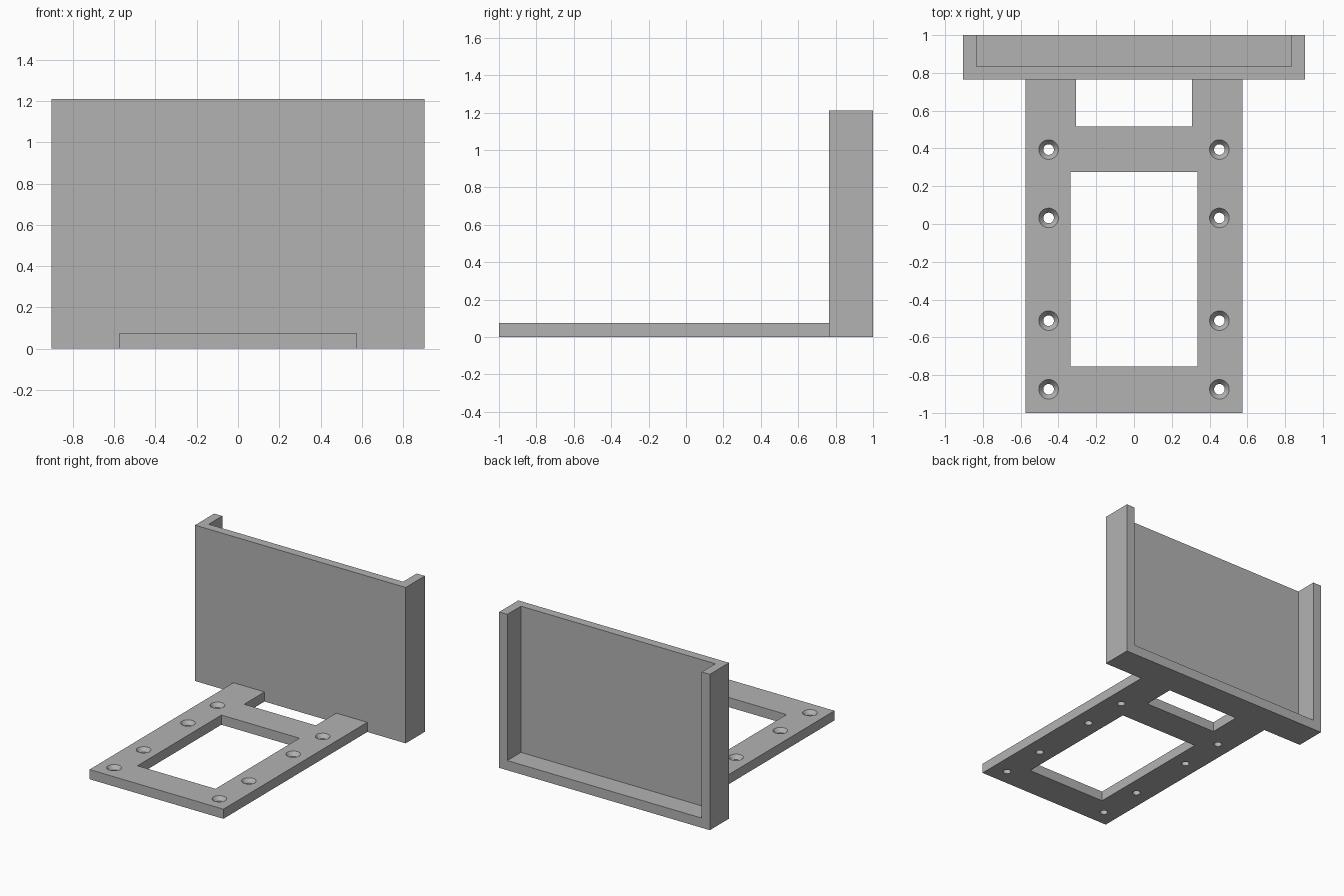
import bpy, bmesh
from mathutils import Matrix, Vector

if "Cube" in bpy.data.objects:
    bpy.data.objects.remove(bpy.data.objects["Cube"])

grey = bpy.data.materials.new("plain grey")
grey.diffuse_color = (0.45, 0.45, 0.45, 1)
grey.use_nodes = True
grey.node_tree.nodes["Principled BSDF"].inputs["Base Color"].default_value = grey.diffuse_color


def make_object(name, bm):
    bmesh.ops.recalc_face_normals(bm, faces=bm.faces)
    mesh = bpy.data.meshes.new(name)
    bm.to_mesh(mesh)
    bm.free()
    mesh.materials.append(grey)
    obj = bpy.data.objects.new(name, mesh)
    bpy.context.collection.objects.link(obj)
    return obj


def box(name, low, high):
    low, high = Vector(low), Vector(high)
    bm = bmesh.new()
    bmesh.ops.create_cube(bm, size=1, matrix=Matrix.Translation((low + high) / 2)
                          @ Matrix.Diagonal((*(high - low), 1)))
    return make_object(name, bm)


def screw_cutter(x, y, sides=32):
    # Straight bore opening into a conical countersink at the top face
    bm = bmesh.new()
    rings = []
    for radius, z in ((0.028, -0.05), (0.028, 0.045), (0.052, 0.075), (0.052, 0.12)):
        ring = bmesh.ops.create_circle(bm, segments=sides, radius=radius,
                                       matrix=Matrix.Translation((x, y, z)))
        rings.append(ring["verts"])
    for a, b in zip(rings, rings[1:]):
        for i in range(sides):
            j = (i + 1) % sides
            bm.faces.new((a[i], a[j], b[j], b[i]))
    bm.faces.new(rings[0])
    bm.faces.new(rings[-1])
    return make_object("screw_hole_cutter", bm)


def cut(target, cutters):
    for cutter in cutters:
        mod = target.modifiers.new("cut", "BOOLEAN")
        mod.operation, mod.solver, mod.object = "DIFFERENCE", "EXACT", cutter
        bpy.context.view_layer.objects.active = target
        bpy.ops.object.modifier_apply(modifier=mod.name)
        bpy.data.objects.remove(cutter)


# Mounting plate with window, rear notch and eight countersunk screw holes
plate = box("mounting_plate", (-0.575, -1, 0), (0.575, 0.765, 0.075))
openings = [box("window_cutter", (-0.335, -0.755, -0.1), (0.335, 0.275, 0.2)),
            box("notch_cutter", (-0.308, 0.515, -0.1), (0.308, 0.9, 0.2))]
holes = [screw_cutter(side * 0.452, y)
         for side in (-1, 1) for y in (0.394, 0.032, -0.512, -0.875)]
cut(plate, openings + holes)

# Upright holder, pocket open at the back and the top
holder = box("upright_holder", (-0.905, 0.765, 0), (0.905, 1, 1.21))
cut(holder, [box("pocket_cutter", (-0.835, 0.833, 0.075), (0.835, 1.2, 1.4))])

# Smooth hole walls, keep plate edges sharp
bpy.ops.object.select_all(action="DESELECT")
plate.select_set(True)
bpy.context.view_layer.objects.active = plate
bpy.ops.object.shade_smooth_by_angle(angle=0.5)
